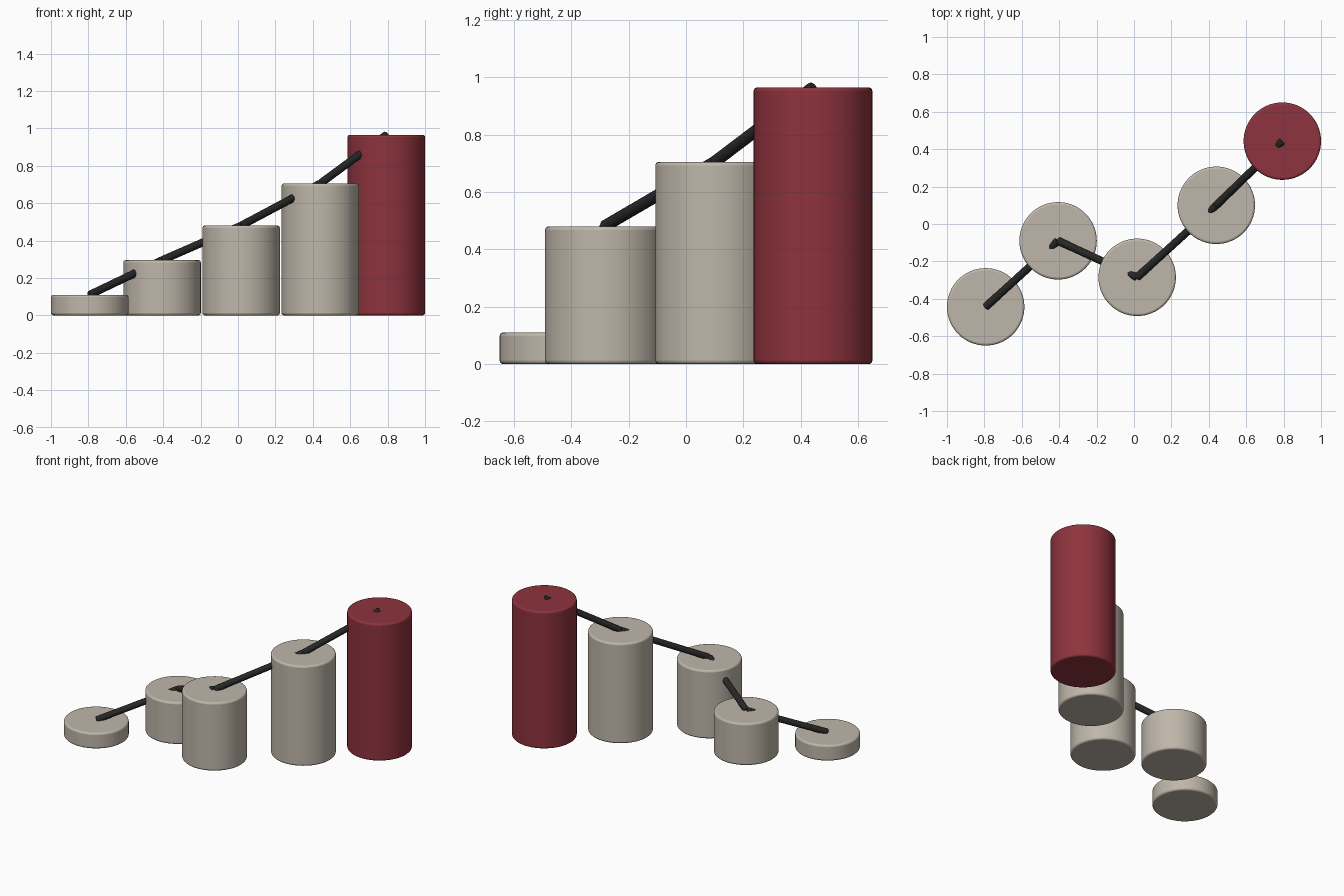
import bpy
from mathutils import Vector

if "Cube" in bpy.data.objects:
    bpy.data.objects.remove(bpy.data.objects["Cube"])

R, ROD_R = 0.207, 0.021


def material(name, rgb):
    m = bpy.data.materials.new(name)
    m.diffuse_color = (*rgb, 1)
    m.use_nodes = True
    m.node_tree.nodes["Principled BSDF"].inputs["Base Color"].default_value = m.diffuse_color
    return m


stone = material("warm_grey", (0.52, 0.47, 0.40))
red = material("deep_red", (0.27, 0.033, 0.047))
dark = material("charcoal", (0.02, 0.02, 0.021))


def cylinder(name, start, end, radius, bevel, mat, sides):
    """Smooth cylinder between two points with softly rounded rims."""
    start, end = Vector(start), Vector(end)
    axis = end - start
    bpy.ops.mesh.primitive_cylinder_add(
        vertices=sides, radius=radius, depth=axis.length,
        location=(start + end) / 2,
        rotation=axis.to_track_quat('Z', 'Y').to_euler())
    ob = bpy.context.object
    ob.name = name
    ob.data.materials.append(mat)
    bpy.ops.object.shade_smooth_by_angle()
    mod = ob.modifiers.new("rounded_rim", 'BEVEL')
    mod.width, mod.segments = bevel, 3
    mod.limit_method, mod.angle_limit = 'ANGLE', 0.8
    return ob


# Rising columns: centre x, y and height of each
tops = [(-0.793, -0.443, 0.11), (-0.406, -0.09, 0.295), (0.017, -0.285, 0.48),
        (0.44, 0.10, 0.705), (0.793, 0.443, 0.965)]
for i, (x, y, h) in enumerate(tops):
    last = i == len(tops) - 1
    cylinder(f"column_{i + 1}", (x, y, 0), (x, y, h), R, 0.012,
             red if last else stone, 64)

# Rods joining neighbouring column tops
for i, (a, b) in enumerate(zip(tops, tops[1:])):
    cylinder(f"connecting_rod_{i + 1}", a, b, ROD_R, 0.005, dark, 24)
